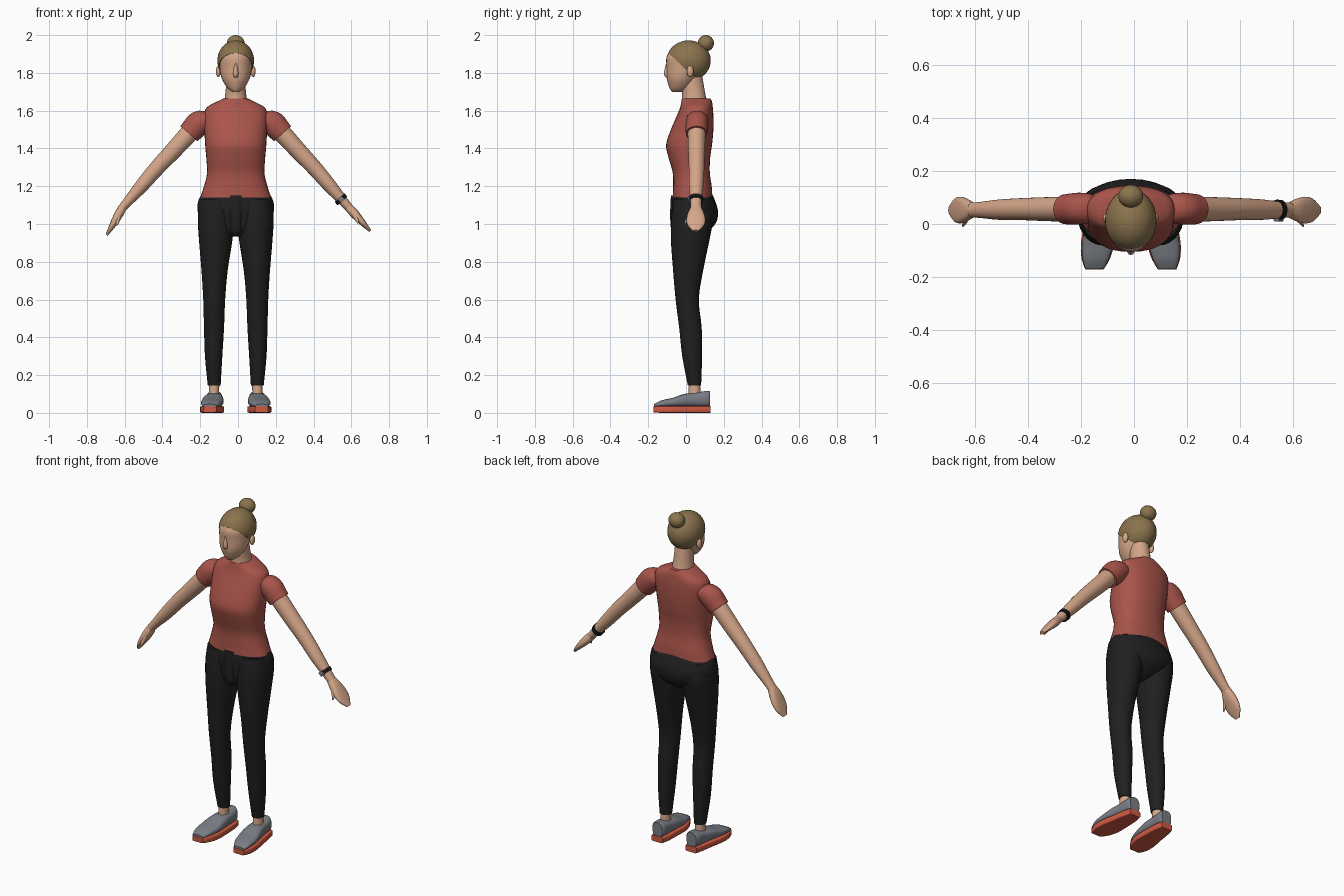
import bpy, bmesh, math
from mathutils import Vector

cube = bpy.data.objects.get("Cube")
if cube:
    bpy.data.objects.remove(cube, do_unlink=True)

MID = Vector((-0.012, 0, 0))      # body centre line
SLOPE = Vector((0.745, 0, 0.667))  # across the hanging arm


def material(name, *rgb):
    m = bpy.data.materials.new(name)
    m.use_nodes = True
    colour = (*rgb, 1)
    m.diffuse_color = colour
    bsdf = m.node_tree.nodes["Principled BSDF"]
    bsdf.inputs["Base Color"].default_value = colour
    bsdf.inputs["Roughness"].default_value = 0.8
    return m


skin = material("skin", 0.66, 0.38, 0.25)
red = material("shirt red", 0.40, 0.09, 0.07)
black = material("leggings black", 0.014, 0.014, 0.014)
brown = material("hair brown", 0.26, 0.175, 0.075)
grey = material("shoe grey", 0.19, 0.205, 0.23)
orange = material("sole orange", 0.62, 0.10, 0.055)
dark = material("watch black", 0.008, 0.008, 0.008)


def finish(name, bm, mat, angle=45):
    bmesh.ops.recalc_face_normals(bm, faces=bm.faces)
    bmesh.ops.translate(bm, verts=bm.verts, vec=MID)
    mesh = bpy.data.meshes.new(name)
    bm.to_mesh(mesh)
    bm.free()
    mesh.materials.append(mat)
    ob = bpy.data.objects.new(name, mesh)
    bpy.context.collection.objects.link(ob)
    bpy.ops.object.select_all(action="DESELECT")
    ob.select_set(True)
    bpy.context.view_layer.objects.active = ob
    bpy.ops.object.shade_smooth_by_angle(angle=math.radians(angle))
    return ob


def smooth_rows(rows, steps):
    out = []
    for i in range(len(rows) - 1):
        a, b, c, d = (rows[max(i - 1, 0)], rows[i], rows[i + 1],
                      rows[min(i + 2, len(rows) - 1)])
        for k in range(steps):
            t = k / steps
            out.append([q + t / 2 * (r - p + t * (2 * p - 5 * q + 4 * r - s
                        + t * (3 * (q - r) + s - p)))
                        for p, q, r, s in zip(a, b, c, d)])
    return out + [list(rows[-1])]


def loft(name, mat, rows, ring, power=2, sides=28, steps=4):
    """Skin a tube through rows; ring(row) gives centre and two half axes."""
    bm = bmesh.new()
    loops = []
    for row in smooth_rows(rows, steps):
        centre, u, v = ring(row)
        loop = []
        for k in range(sides):
            a = math.tau * k / sides
            c, s = math.cos(a), math.sin(a)
            c = math.copysign(abs(c) ** (2 / power), c)
            s = math.copysign(abs(s) ** (2 / power), s)
            loop.append(bm.verts.new(centre + u * c + v * s))
        loops.append(loop)
    for p, q in zip(loops, loops[1:]):
        for k in range(sides):
            n = (k + 1) % sides
            bm.faces.new((p[k], p[n], q[n], q[k]))
    bm.faces.new(loops[0])
    bm.faces.new(loops[-1])
    return finish(name, bm, mat)


def upright(side=1):   # row: height, x centre, half width, front, back
    def ring(r):
        z, x, w, f, b = r
        return (Vector((x * side, (f + b) / 2, z)), Vector((w, 0, 0)),
                Vector((0, (b - f) / 2, 0)))
    return ring


def foot_ring(side):   # row: y, x centre, half width, bottom, top
    def ring(r):
        y, x, w, lo, hi = r
        return (Vector((x * side, y, (lo + hi) / 2)), Vector((w, 0, 0)),
                Vector((0, 0, (hi - lo) / 2)))
    return ring


def arm_ring(side):    # row: x, y, z, half thickness, half breadth
    def ring(r):
        x, y, z, t, w = r
        return (Vector((x * side, y, z)),
                Vector((SLOPE.x * side, 0, SLOPE.z)) * t, Vector((0, w, 0)))
    return ring


def ball(name, mat, centre, size, cut=None):
    bm = bmesh.new()
    bmesh.ops.create_uvsphere(bm, u_segments=32, v_segments=20, radius=1)
    for v in bm.verts:
        v.co = Vector(centre) + Vector(p * q for p, q in zip(v.co, size))
    if cut:
        bmesh.ops.bisect_plane(bm, geom=bm.verts[:] + bm.edges[:] + bm.faces[:],
                               plane_co=cut[0], plane_no=cut[1], clear_inner=True)
        bmesh.ops.holes_fill(bm, edges=[e for e in bm.edges if e.is_boundary])
    return finish(name, bm, mat)


# Head, neck and hair
loft("head", skin, [
    (1.70, 0, .020, -.075, -.02), (1.722, 0, .046, -.088, .02),
    (1.77, 0, .074, -.102, .06), (1.83, 0, .086, -.103, .10),
    (1.88, 0, .088, -.104, .115), (1.92, 0, .072, -.085, .10)], upright())
loft("nose", skin, [
    (1.775, 0, .010, -.105, -.08), (1.795, 0, .015, -.117, -.08),
    (1.85, 0, .007, -.106, -.08)], upright(), sides=12)
loft("neck", skin, [
    (1.62, 0, .066, -.03, .12), (1.675, 0, .057, -.02, .105),
    (1.73, 0, .052, -.025, .095), (1.79, 0, .052, -.03, .085)], upright())
ball("hair", brown, (0, .014, 1.865), (.097, .117, .107),
     ((0, .03, 1.79), (0, .68, .73)))
ball("hair_bun", brown, (0, .105, 1.957), (.047, .043, .043))

# Torso and hips
loft("shirt", red, [
    (1.14, 0, .188, -.070, .140), (1.20, 0, .168, -.068, .136),
    (1.27, 0, .152, -.070, .126), (1.35, 0, .156, -.092, .128),
    (1.42, 0, .162, -.105, .138), (1.50, 0, .166, -.080, .145),
    (1.57, 0, .168, -.050, .145), (1.615, 0, .155, -.032, .142),
    (1.645, 0, .105, -.025, .138), (1.665, 0, .062, -.022, .130)],
    upright(), power=2.3, sides=36)
loft("hips", black, [
    (1.165, 0, .175, -.064, .135), (1.12, 0, .199, -.074, .155),
    (1.06, 0, .200, -.074, .170), (1.00, 0, .160, -.070, .155),
    (.95, 0, .070, -.060, .100), (.935, 0, .035, -.050, .060)], upright())
loft("front_panel", black, [
    (1.15, 0, .045, -.080, 0), (1.05, 0, .042, -.084, 0),
    (.97, 0, .034, -.079, 0), (.94, 0, .018, -.065, 0)], upright())

for side, tag in ((1, "left"), (-1, "right")):
    ball(tag + "_ear", skin, (.092 * side, .022, 1.808), (.013, .018, .030))

    # Leg, ankle and shoe
    loft(tag + "_leg", black, [
        (.145, .114, .034, .010, .080), (.30, .117, .046, -.020, .085),
        (.45, .115, .053, -.036, .083), (.60, .114, .058, -.055, .068),
        (.75, .112, .069, -.068, .090), (.92, .106, .089, -.080, .125),
        (1.04, .104, .097, -.078, .145), (1.13, .10, .090, -.066, .13)],
        upright(side))
    loft(tag + "_ankle", skin, [
        (.07, .116, .028, .01, .08), (.16, .114, .027, .016, .074)],
        upright(side), steps=1)
    loft(tag + "_shoe", grey, [
        (-.170, .137, .034, .030, .046), (-.13, .132, .050, .030, .066),
        (-.07, .125, .058, .030, .080), (-.01, .119, .054, .030, .100),
        (.05, .115, .046, .030, .108), (.11, .113, .042, .030, .116),
        (.128, .113, .032, .030, .116)], foot_ring(side), power=2.6)
    loft(tag + "_sole", orange, [
        (-.172, .137, .034, .003, .034), (-.13, .132, .054, 0, .036),
        (-.07, .125, .063, 0, .036), (0, .119, .056, 0, .036),
        (.08, .114, .048, 0, .036), (.131, .113, .036, 0, .036)],
        foot_ring(side), power=8, steps=2)

    # Sleeve, arm and hand
    ring = arm_ring(side)
    loft(tag + "_sleeve", red, [
        (.13, .06, 1.575, .025, .030), (.155, .06, 1.563, .055, .052),
        (.195, .058, 1.535, .066, .060), (.235, .056, 1.492, .062, .058),
        (.248, .056, 1.478, .060, .056)], ring)
    loft(tag + "_arm", skin, [
        (.22, .056, 1.51, .050, .048), (.32, .056, 1.40, .046, .045),
        (.42, .056, 1.293, .041, .041), (.50, .054, 1.20, .036, .038),
        (.57, .053, 1.12, .026, .030), (.605, .053, 1.08, .022, .028)], ring)
    tip = Vector((.712, .052, .963) if side > 0 else (.683, .052, .942))
    wrist = Vector((.598, .053, 1.088))
    hand = [(*wrist.lerp(tip, t), thick, wide) for t, thick, wide in (
        (0, .022, .028), (.25, .024, .042), (.5, .020, .050),
        (.75, .014, .044), (1, .007, .015))]
    loft(tag + "_hand", skin, hand, ring, power=2.5)
    base, end = wrist.lerp(tip, .15), wrist.lerp(tip, .55)
    loft(tag + "_thumb", skin, [
        (base.x, .035, base.z, .012, .014),
        (end.x - .02, .010, end.z + .005, .010, .012),
        (end.x - .012, -.006, end.z - .015, .005, .005)], ring, sides=12)

# Wristwatch on the left arm
loft("watch_band", dark, [
    (.550, .053, 1.139, .035, .039), (.565, .053, 1.122, .034, .038)],
    arm_ring(1), steps=1)
loft("watch_face", grey, [
    (.549, .018, 1.140, .014, .008), (.566, .018, 1.121, .014, .008)],
    arm_ring(1), power=6, steps=1)
